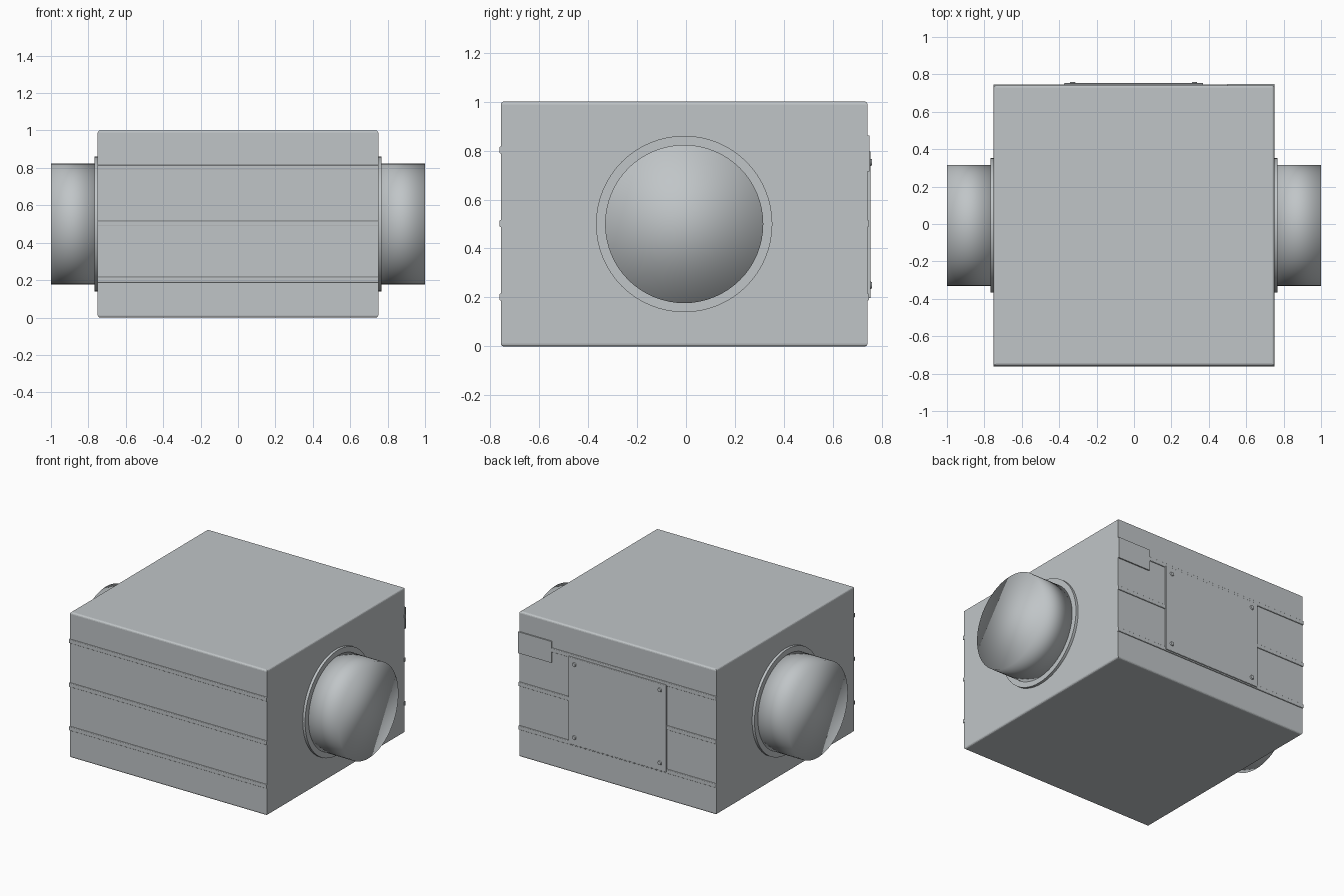
import bpy
import bmesh
import math

cube = bpy.data.objects.get("Cube")
if cube:
    bpy.data.objects.remove(cube, do_unlink=True)

# Single galvanised metal colour
metal = bpy.data.materials.new("galvanised_metal")
metal.use_nodes = True
GREY = (0.53, 0.56, 0.575, 1)
metal.diffuse_color = GREY
metal.node_tree.nodes["Principled BSDF"].inputs["Base Color"].default_value = GREY

MID_Y = -0.0075
FRONT, BACK = -0.756, 0.741


def finish(name, bm, smooth=False):
    bmesh.ops.recalc_face_normals(bm, faces=bm.faces)
    mesh = bpy.data.meshes.new(name)
    bm.to_mesh(mesh)
    bm.free()
    for face in mesh.polygons:
        face.use_smooth = smooth
    mesh.materials.append(metal)
    obj = bpy.data.objects.new(name, mesh)
    bpy.context.collection.objects.link(obj)
    return obj


def box(name, low, high, bevel=0, pick=lambda edge: True):
    """Box between two corners, with the picked edges rounded."""
    bm = bmesh.new()
    bmesh.ops.create_cube(bm, size=1)
    for v in bm.verts:
        v.co = [a if c < 0 else b for a, b, c in zip(low, high, v.co)]
    if bevel:
        edges = [e for e in bm.edges if pick(e)]
        bmesh.ops.bevel(bm, geom=edges, offset=bevel, segments=3,
                        profile=0.5, affect='EDGES')
    return finish(name, bm)


def disc(name, center, radius, depth, axis, sides, smooth=False, tip=1.0):
    """Closed cylinder along x or y; tip scales its far end."""
    bm = bmesh.new()
    bmesh.ops.create_cone(bm, cap_ends=True, segments=sides, radius1=radius,
                          radius2=radius * tip, depth=depth)
    obj = finish(name, bm, smooth)
    obj.location = center
    if axis == 'X':
        obj.rotation_euler.y = math.pi / 2
    else:
        obj.rotation_euler.x = -math.pi / 2
    return obj


def smooth_sides(obj):
    for face in obj.data.polygons:
        face.use_smooth = abs(face.normal.z) < 0.5
    for edge in obj.data.edges:
        a, b = (obj.data.vertices[i].co.z for i in edge.vertices)
        edge.use_edge_sharp = abs(a - b) < 0.0001


# Housing with rounded top and bottom rims
box("housing", (-0.75, FRONT, 0), (0.75, BACK, 1), 0.012,
    lambda e: abs(e.verts[0].co.z - e.verts[1].co.z) < 0.5)

# Horizontal stiffening ribs on the front and back
for level, z in (("lower", 0.2), ("middle", 0.5), ("upper", 0.8)):
    for side, y in (("front", FRONT), ("back", BACK)):
        box(f"{side}_{level}_rib", (-0.752, y - 0.006, z - 0.012),
            (0.752, y + 0.006, z + 0.016), 0.004,
            lambda e: abs(e.verts[0].co.x - e.verts[1].co.x) > 1)

# Round duct collars and flanges on both sides
for side, s in (("left", 1), ("right", -1)):
    flange = disc(f"{side}_flange", (s * 0.757, MID_Y, 0.5), 0.36, 0.022, 'X', 64)
    smooth_sides(flange)
    disc(f"{side}_duct", (s * 0.88, MID_Y, 0.5), 0.323, 0.24, 'X', 64, True)

# Access panel on the back, fixed with four screws
box("access_panel", (-0.375, BACK - 0.01, 0.197), (0.37, 0.753, 0.797), 0.004)
for x in (-0.328, 0.323):
    for z in (0.25, 0.752):
        screw = disc("panel_screw", (x, 0.755, z), 0.016, 0.01, 'Y', 20, tip=0.75)
        smooth_sides(screw)

# Thin rating plate near the back corner
box("rating_plate", (0.5, BACK - 0.001, 0.715), (0.752, 0.7495, 0.862))
